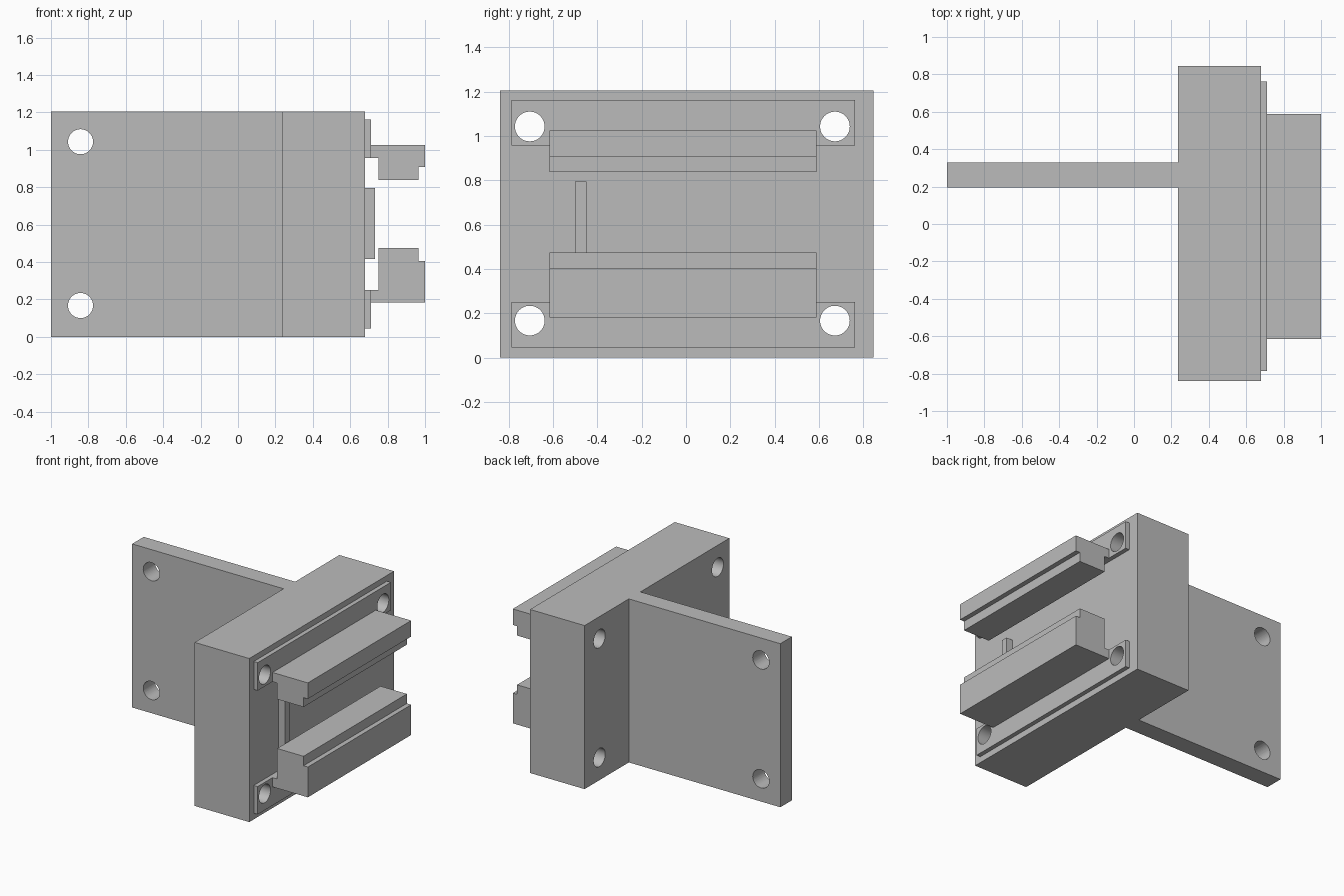
import bpy
import bmesh
from mathutils import Matrix, Vector
from math import radians

old = bpy.data.objects.get("Cube")
if old:
    bpy.data.objects.remove(old, do_unlink=True)

GREY = (0.5, 0.5, 0.5, 1)
grey = bpy.data.materials.new("plain grey")
grey.use_nodes = True
grey.diffuse_color = GREY
grey.node_tree.nodes["Principled BSDF"].inputs["Base Color"].default_value = GREY


def finish(name, bm):
    bmesh.ops.recalc_face_normals(bm, faces=bm.faces)
    mesh = bpy.data.meshes.new(name)
    bm.to_mesh(mesh)
    bm.free()
    mesh.materials.append(grey)
    obj = bpy.data.objects.new(name, mesh)
    bpy.context.collection.objects.link(obj)
    return obj


def extrude(name, points, axis, start, end):
    """Extrude a profile along y (points are x, z) or z (points are x, y)."""
    bm = bmesh.new()
    place = (lambda a, b: (a, start, b)) if axis == "y" else (lambda a, b: (a, b, start))
    face = bm.faces.new([bm.verts.new(place(a, b)) for a, b in points])
    made = bmesh.ops.extrude_face_region(bm, geom=[face])["geom"]
    step = Vector((0, end - start, 0)) if axis == "y" else Vector((0, 0, end - start))
    bmesh.ops.translate(bm, vec=step, verts=[v for v in made if isinstance(v, bmesh.types.BMVert)])
    return finish(name, bm)


def box(name, x, y, z):
    return extrude(name, [(x[0], z[0]), (x[1], z[0]), (x[1], z[1]), (x[0], z[1])], "y", *y)


def drill(obj, centres, axis, length):
    """Cut round through-holes, then discard the cutter."""
    bm = bmesh.new()
    for c in centres:
        turn = Matrix.Rotation(radians(90), 4, "Y" if axis == "x" else "X")
        bmesh.ops.create_cone(bm, cap_ends=True, segments=48, radius1=0.067, radius2=0.067,
                              depth=length, matrix=Matrix.Translation(c) @ turn)
    cutter = finish("hole_cutter", bm)
    cutter.hide_render = True
    mod = obj.modifiers.new("holes", "BOOLEAN")
    mod.operation = "DIFFERENCE"
    mod.solver = "EXACT"
    mod.object = cutter
    bpy.ops.object.select_all(action="DESELECT")
    bpy.context.view_layer.objects.active = obj
    obj.select_set(True)
    bpy.ops.object.modifier_apply(modifier=mod.name)
    bpy.data.objects.remove(cutter, do_unlink=True)
    bpy.ops.object.shade_smooth_by_angle(angle=radians(30))


BACK, FACE, PAD = 0.235, 0.68, 0.712
HEIGHT = 1.205
SIDES = (-0.705, 0.672)
LEVELS = (0.167, 1.043)
block_holes = [(0.5, y, z) for y in SIDES for z in LEVELS]

# T-shaped body: mounting block with a fin behind it
body = extrude("bracket_body", [
    (-1, 0.195), (BACK, 0.195), (BACK, -0.84), (FACE, -0.84),
    (FACE, 0.845), (BACK, 0.845), (BACK, 0.33), (-1, 0.33)], "z", 0, HEIGHT)
drill(body, block_holes, "x", 1)
drill(body, [(-0.842, 0.26, z) for z in LEVELS], "y", 0.4)

# Thin pads around the block holes
for name, z in (("lower_pad", (0.045, 0.25)), ("upper_pad", (0.957, 1.163))):
    pad = box(name, (FACE, PAD), (-0.787, 0.762), z)
    drill(pad, block_holes, "x", 1)

# Stepped rails hooking towards each other
RAIL = (-0.615, 0.588)
extrude("upper_rail", [
    (PAD, 1.025), (PAD, 0.957), (0.75, 0.957), (0.75, 0.838),
    (0.965, 0.838), (0.965, 0.907), (1, 0.907), (1, 1.025)], "y", *RAIL)
extrude("lower_rail", [
    (PAD, 0.182), (1, 0.182), (1, 0.405), (0.965, 0.405),
    (0.965, 0.475), (0.75, 0.475), (0.75, 0.25), (PAD, 0.25)], "y", *RAIL)

# Small upright rib between the rails
box("locating_rib", (FACE, 0.733), (-0.5, -0.45), (0.415, 0.795))
